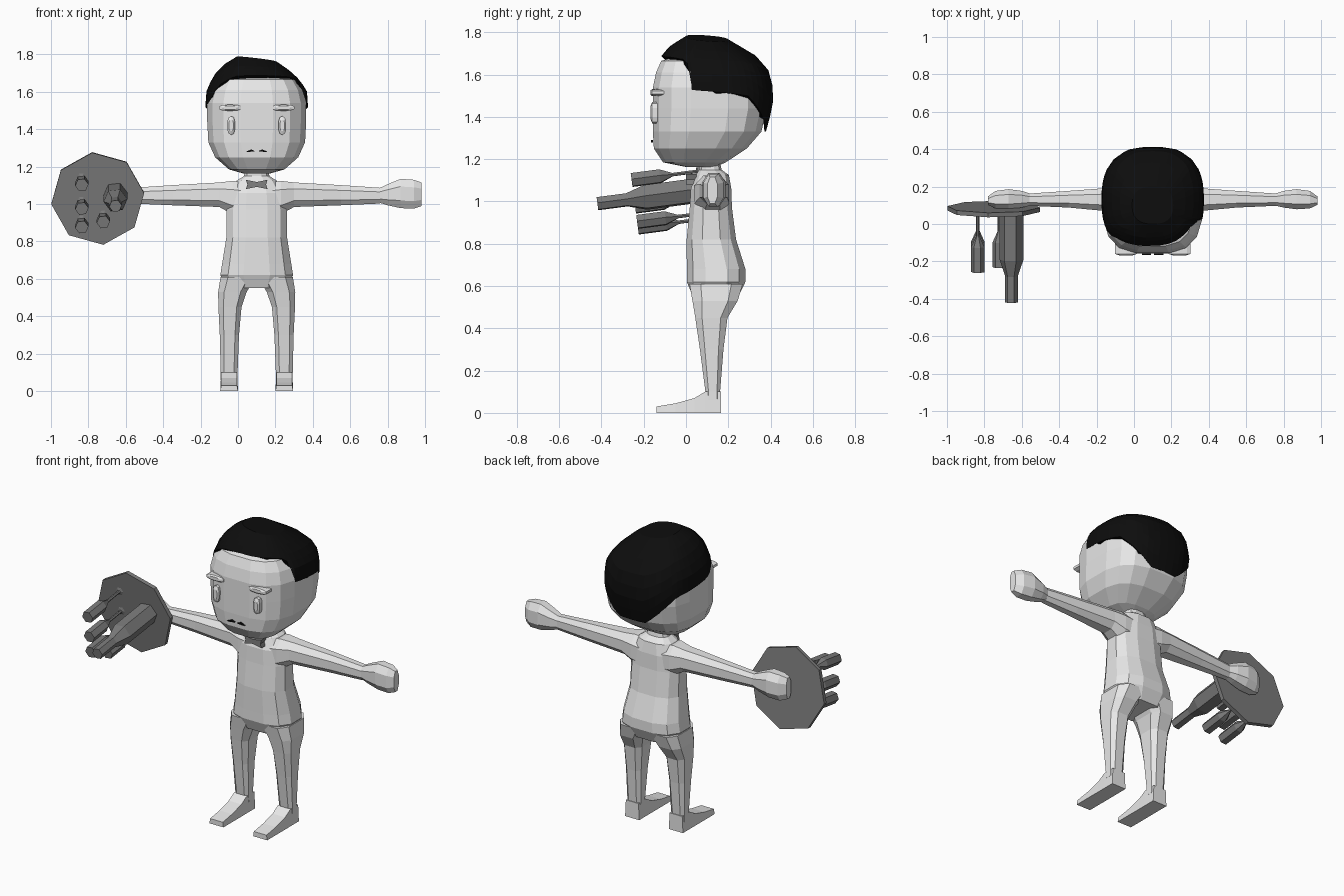
import bpy, bmesh, math
from mathutils import Vector, Matrix

CX = 0.10  # the figure stands beside the origin, the tray fills the other side


def material(name, v):
    m = bpy.data.materials.new(name)
    m.diffuse_color = (v, v, v, 1)
    return m


SKIN = material("pale grey", 0.80)
HAIR = material("black", 0.004)
TRAY = material("dark grey", 0.20)
TIE = material("mid grey", 0.22)


def loft(name, rings, mat, xf=None):
    """Skin a list of equal-length rings and cap both ends."""
    bm = bmesh.new()
    vs = [[bm.verts.new(p) for p in r] for r in rings]
    n = len(rings[0])
    for a, b in zip(vs, vs[1:]):
        for i in range(n):
            j = (i + 1) % n
            bm.faces.new((a[i], a[j], b[j], b[i]))
    bm.faces.new(vs[0][::-1])
    bm.faces.new(vs[-1])
    bmesh.ops.recalc_face_normals(bm, faces=bm.faces)
    if xf:
        bm.transform(xf)
    me = bpy.data.meshes.new(name)
    bm.to_mesh(me)
    bm.free()
    me.materials.append(mat)
    ob = bpy.data.objects.new(name, me)
    bpy.context.collection.objects.link(ob)
    return ob


def oval(a0, a1, b0, b1, n=12, e=2.0, turn=0.5):
    """Squarish oval inside the box a0..a1, b0..b1."""
    pts = []
    for i in range(n):
        t = 2 * math.pi * (i + turn) / n
        c, s = math.cos(t), math.sin(t)
        pts.append(((a0 + a1) / 2 + (a1 - a0) / 2 * math.copysign(abs(c) ** (2 / e), c),
                    (b0 + b1) / 2 + (b1 - b0) / 2 * math.copysign(abs(s) ** (2 / e), s)))
    return pts


def stack(x0, x1, y0, y1, z, n=12, e=2.0, turn=0.5):
    return [(x, y, z) for x, y in oval(x0, x1, y0, y1, n, e, turn)]


def lerp(table, t):
    """Piecewise linear lookup in rows (key, value, value...)."""
    if t <= table[0][0]:
        return table[0][1:]
    for a, b in zip(table, table[1:]):
        if t <= b[0]:
            f = (t - a[0]) / (b[0] - a[0])
            return [p + (q - p) * f for p, q in zip(a[1:], b[1:])]
    return table[-1][1:]


# torso and neck: z, half width, y front, y back
torso = [(0.55, 0.16, 0.03, 0.25), (0.62, 0.20, 0.0, 0.285), (0.68, 0.19, 0.0, 0.285),
         (0.82, 0.167, 0.0, 0.24), (0.97, 0.165, 0.015, 0.22), (1.06, 0.15, 0.02, 0.217),
         (1.125, 0.11, 0.045, 0.205), (1.15, 0.07, 0.06, 0.17), (1.20, 0.06, 0.06, 0.16)]
loft("torso", [stack(CX - w, CX + w, a, b, z, 12, 2.6) for z, w, a, b in torso], SKIN)

# legs: z, inner offset, outer offset, y front, y back
leg = [(0.06, 0.10, 0.195, 0.09, 0.165), (0.10, 0.10, 0.195, 0.09, 0.163),
       (0.30, 0.092, 0.20, 0.063, 0.18), (0.45, 0.078, 0.208, 0.04, 0.20),
       (0.53, 0.05, 0.21, 0.025, 0.25), (0.61, 0.0, 0.198, 0.01, 0.275)]
# arms: offset along x, z low, z high, y front, y back
arm = [(0.04, 0.93, 1.12, 0.03, 0.21), (0.13, 0.94, 1.13, 0.035, 0.21),
       (0.20, 0.98, 1.12, 0.06, 0.20), (0.45, 0.99, 1.105, 0.085, 0.18),
       (0.66, 1.0, 1.09, 0.095, 0.165)]
hand = [(0.64, 1.01, 1.08, 0.10, 0.16), (0.70, 0.99, 1.11, 0.085, 0.18),
        (0.77, 0.973, 1.14, 0.075, 0.19), (0.84, 0.97, 1.135, 0.08, 0.18),
        (0.88, 0.985, 1.12, 0.10, 0.15)]
for side, s in (("left", 1), ("right", -1)):
    loft(side + "_leg", [stack(CX + s * i, CX + s * o, a, b, z, 8, 3.2)
                         for z, i, o, a, b in leg], SKIN)
    foot = [(-0.14, 0.03), (-0.05, 0.045), (0.04, 0.07), (0.09, 0.10), (0.165, 0.10)]
    loft(side + "_foot", [[(CX + s * 0.1, y, 0), (CX + s * 0.195, y, 0),
                           (CX + s * 0.19, y, h), (CX + s * 0.105, y, h)]
                          for y, h in foot], SKIN)
    for part, rows in (("arm", arm), ("hand", hand)):
        loft(f"{side}_{part}", [[(CX + s * x, y, z) for y, z in oval(a, b, lo, hi, 8, 2.4)]
                                for x, lo, hi, a, b in rows], SKIN)

# head: z, half width, y front, y back
head = [(1.163, 0.07, 0.0, 0.14), (1.185, 0.15, -0.11, 0.19), (1.25, 0.225, -0.155, 0.29),
        (1.33, 0.262, -0.16, 0.36), (1.44, 0.268, -0.16, 0.385), (1.54, 0.268, -0.16, 0.385),
        (1.61, 0.25, -0.145, 0.37), (1.665, 0.215, -0.12, 0.31), (1.70, 0.12, -0.01, 0.22)]
loft("head", [stack(CX - w, CX + w, a, b, z, 16, 2.9) for z, w, a, b in head], SKIN)

# hair cap: surface by height, with a hairline that changes round the head
cap = [(1.30, 0.235, -0.13, 0.365), (1.35, 0.265, -0.15, 0.387), (1.50, 0.275, -0.165, 0.417),
       (1.60, 0.27, -0.155, 0.40), (1.67, 0.235, -0.125, 0.37), (1.72, 0.19, -0.08, 0.30),
       (1.772, 0.11, 0.0, 0.20)]
hairline = [(0, 1.52), (30, 1.50), (55, 1.41), (75, 1.33), (105, 1.33), (125, 1.41),
            (150, 1.50), (195, 1.53), (207, 1.55), (222, 1.63), (245, 1.67), (270, 1.68),
            (310, 1.685), (330, 1.68), (338, 1.66), (341, 1.53), (360, 1.52)]
N, LEVELS = 48, 7
rings = []
for k in range(LEVELS):
    ring = []
    for i in range(N):
        low = lerp(hairline, 360 * i / N)[0]
        z = low + (1.772 - low) * k / (LEVELS - 1)
        w, a, b = lerp(cap, z)
        x, y = oval(CX - w, CX + w, a, b, N, 2.5, 0)[i]
        lift = max(0, (z - 1.60) / 0.17)
        ring.append((x, y, z - lift * (0.12 * (x - CX) + 0.08 * (y - 0.1))))
    rings.append(ring)
loft("hair", rings, HAIR)


def pill(name, x, z, w, h, y0, y1):
    """Rounded bar lying on the face."""
    loft(name, [[(px, y, pz) for px, pz in oval(x - w * f, x + w * f, z - h * f, z + h * f, 10, 2.8)]
                for y, f in ((y1, 1), (y0 + 0.008, 1), (y0, 0.6))], SKIN)


# eyes and brows
for side, s in (("left", 1), ("right", -1)):
    pill(side + "_eye", CX + s * 0.137, 1.42, 0.021, 0.05, -0.168, -0.12)
    pill(side + "_brow", CX + s * 0.143, 1.515, 0.06, 0.017, -0.168, -0.10)
    # thin moustache half
    out = [(0.008, 1.283), (0.03, 1.292), (0.058, 1.28), (0.04, 1.279)]
    loft(side + "_moustache", [[(CX + s * x, y, z) for x, z in out] for y in (-0.166, -0.155)], HAIR)
    # bow tie wing
    wing = [(0.0, 1.092), (0.0, 1.118), (0.058, 1.13), (0.05, 1.105), (0.058, 1.08)]
    loft(side + "_bow_tie", [[(CX + s * x, y, z) for x, z in wing] for y in (0.0, 0.05)], TIE)

# tray and its load share one tilted frame whose local z points forward
tilt = Matrix.Translation((-0.75, 0.08, 1.03)) @ Matrix.Rotation(math.radians(97.5), 4, 'X')


def turned(name, x, y, profile, n):
    loft(name, [[(x + r * math.cos(2 * math.pi * i / n + 0.12),
                  y + r * math.sin(2 * math.pi * i / n + 0.12), h) for i in range(n)]
                for h, r in profile], TRAY, tilt)


turned("tray", 0, 0, [(-0.012, 0.25), (0.012, 0.25)], 8)
turned("bottle", 0.095, 0.025, [(0.01, 0.064), (0.27, 0.064), (0.36, 0.034), (0.50, 0.034)], 6)
for i, (x, y) in enumerate([(-0.085, 0.115), (-0.085, -0.012), (-0.085, -0.112), (0.03, -0.085)]):
    turned(f"glass_{i + 1}", x, y, [(0.01, 0.03), (0.018, 0.009), (0.13, 0.009),
                                    (0.19, 0.036), (0.325, 0.036)], 6)
